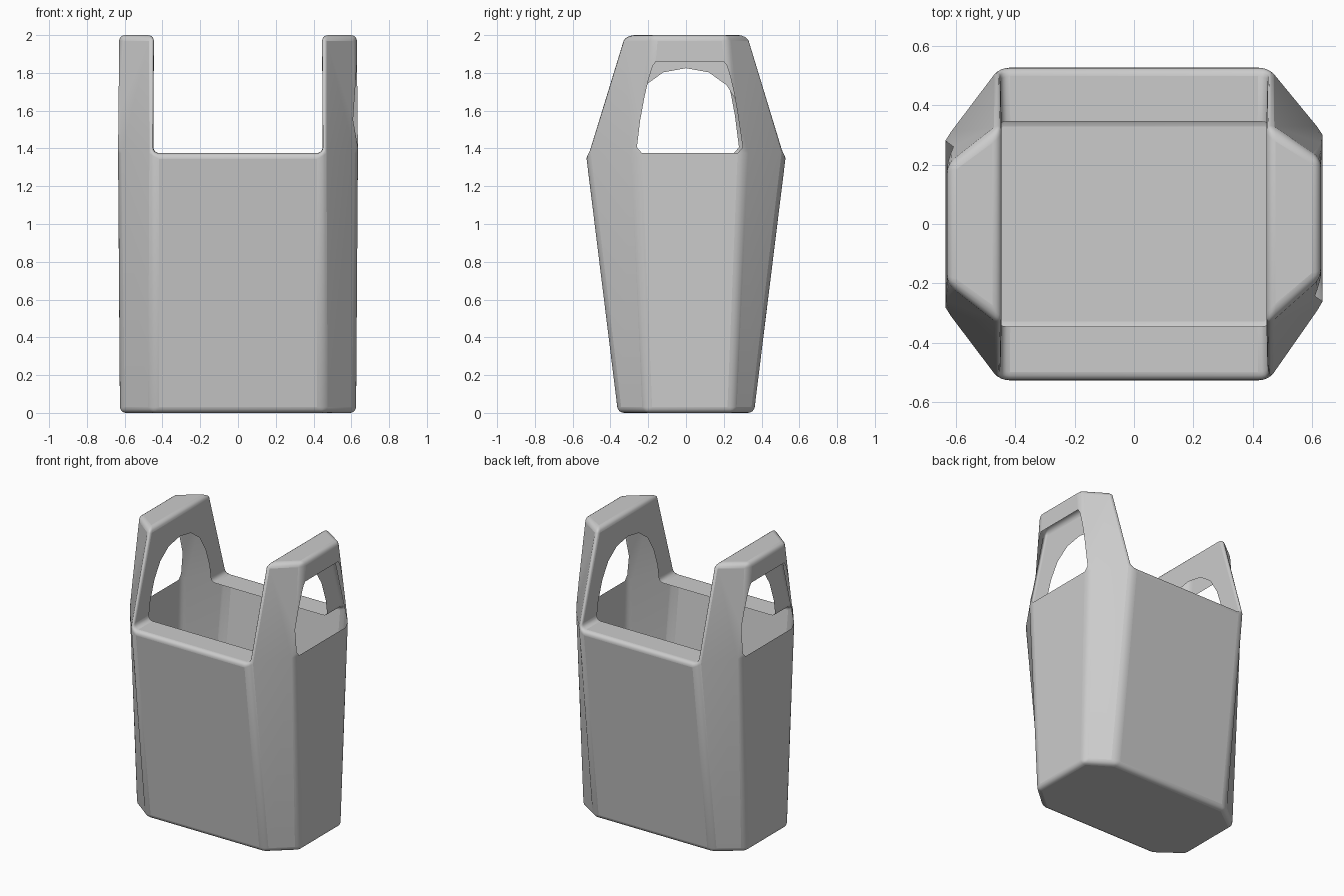
import bpy, bmesh

if "Cube" in bpy.data.objects:
    bpy.data.objects.remove(bpy.data.objects["Cube"])

bm = bmesh.new()
cache = {}


def v(x, y, z):
    """Shared vertex; the right-hand side panel sits slightly further back."""
    if x > 0.5:
        y += 0.02
    key = (round(x, 4), round(y, 4), round(z, 4))
    if key not in cache:
        cache[key] = bm.verts.new(key)
    return cache[key]


def face(pts):
    bm.faces.new([v(*p) for p in pts])


RIM, TOP, HOLE = 1.375, 2.0, 1.86
A0, B0 = (0.45, 0.36, 0), (0.625, 0.23, 0)             # floor corners
A1, B1 = (0.45, 0.53, RIM), (0.635, 0.285, RIM)        # shoulder corners
A2, B2 = (0.445, 0.335, TOP), (0.63, 0.20, TOP)        # handle top corners
C = (0.63, 0.212, HOLE)                                # top of outer hole
R = (0.448, 0.345, RIM)                                # inner lip edge
ARCH = [(0.345, RIM), (0.325, 1.5), (0.28, 1.63), (0.215, 1.735), (0.12, 1.803)]


def m(p, sx, sy):
    return (p[0] * sx, p[1] * sy, p[2])


# front and back panels with inward lip, chamfered corners and posts
for sy in (-1, 1):
    face([m(A0, -1, sy), m(A0, 1, sy), m(A1, 1, sy), m(A1, -1, sy)])
    face([m(A1, -1, sy), m(A1, 1, sy), m(R, 1, sy), m(R, -1, sy)])
    for sx in (-1, 1):
        face([m(p, sx, sy) for p in (A0, B0, B1, A1)])
        face([m(p, sx, sy) for p in (A1, B1, C, B2, A2)])

# side panels, handle bars and inner handle sheets with arched opening
for sx in (-1, 1):
    for lo, hi in ((B0, B1), (C, B2), (B2, A2)):
        face([m(lo, sx, -1), m(lo, sx, 1), m(hi, sx, 1), m(hi, sx, -1)])
    arch = [(R[0], y, z) for y, z in ARCH] + [(R[0], 0, 1.825)]
    arch += [m(p, 1, -1) for p in arch[-2::-1]]
    loop = [m(A1, 1, -1), m(A2, 1, -1), A2, A1] + arch
    face([m(p, sx, 1) for p in loop])

# floor
face([A0, B0, m(B0, 1, -1), m(A0, 1, -1), m(A0, -1, -1), m(B0, -1, -1),
      m(B0, -1, 1), m(A0, -1, 1)])

bmesh.ops.recalc_face_normals(bm, faces=bm.faces)
mesh = bpy.data.meshes.new("carrier_bag")
bm.to_mesh(mesh)
bm.free()
bag = bpy.data.objects.new("carrier_bag", mesh)
bpy.context.collection.objects.link(bag)

# soft rounded folds
bev = bag.modifiers.new("soft_folds", 'BEVEL')
bev.width = 0.035
bev.segments = 4
bev.limit_method = 'ANGLE'
bev.angle_limit = 0.26

bpy.context.view_layer.objects.active = bag
bag.select_set(True)
bpy.ops.object.shade_smooth_by_angle()
